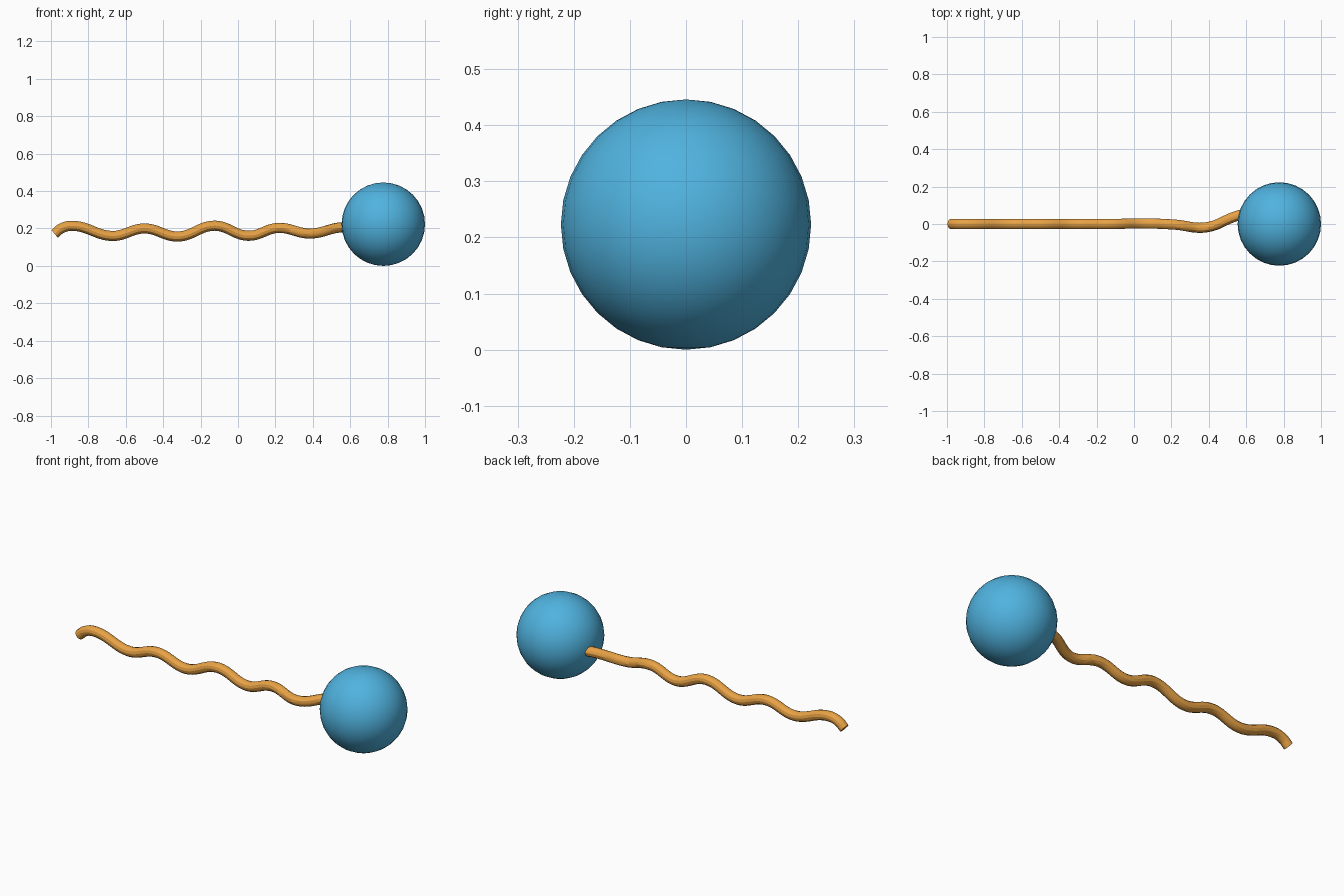
import bpy

if "Cube" in bpy.data.objects:
    bpy.data.objects.remove(bpy.data.objects["Cube"])


def material(name, color):
    m = bpy.data.materials.new(name)
    m.diffuse_color = color
    m.use_nodes = True
    m.node_tree.nodes["Principled BSDF"].inputs["Base Color"].default_value = m.diffuse_color
    return m


# Round head
bpy.ops.mesh.primitive_uv_sphere_add(segments=32, ring_count=16, radius=0.223,
                                     location=(0.777, 0, 0.223))
head = bpy.context.object
head.name = "head"
bpy.ops.object.shade_smooth()
head.data.materials.append(material("blue", (0.08, 0.45, 0.74, 1)))

# Wavy tail: a round tube swept along a path of crests and troughs
path = [(-0.98, 0, 0.171), (-0.945, 0, 0.2), (-0.885, 0, 0.214),
        (-0.67, 0, 0.16), (-0.5, 0, 0.2), (-0.32, 0, 0.157),
        (-0.125, 0, 0.215), (0.055, 0.003, 0.161), (0.215, -0.003, 0.203),
        (0.385, -0.018, 0.173), (0.54, 0.04, 0.205), (0.6, 0.058, 0.208)]
curve = bpy.data.curves.new("tail", "CURVE")
curve.dimensions = "3D"
curve.resolution_u = 10
curve.bevel_depth = 0.027
curve.bevel_resolution = 4
curve.use_fill_caps = True
spline = curve.splines.new("BEZIER")
spline.bezier_points.add(len(path) - 1)
for point, co in zip(spline.bezier_points, path):
    point.co = co
    point.handle_left_type = point.handle_right_type = "AUTO"
tail = bpy.data.objects.new("tail", curve)
bpy.context.collection.objects.link(tail)
curve.materials.append(material("orange", (0.8, 0.36, 0.06, 1)))

# Turn the tube into a mesh with smooth sides and a sharp end cap
bpy.ops.object.select_all(action="DESELECT")
tail.select_set(True)
bpy.context.view_layer.objects.active = tail
bpy.ops.object.convert(target="MESH")
bpy.ops.object.shade_smooth_by_angle()
